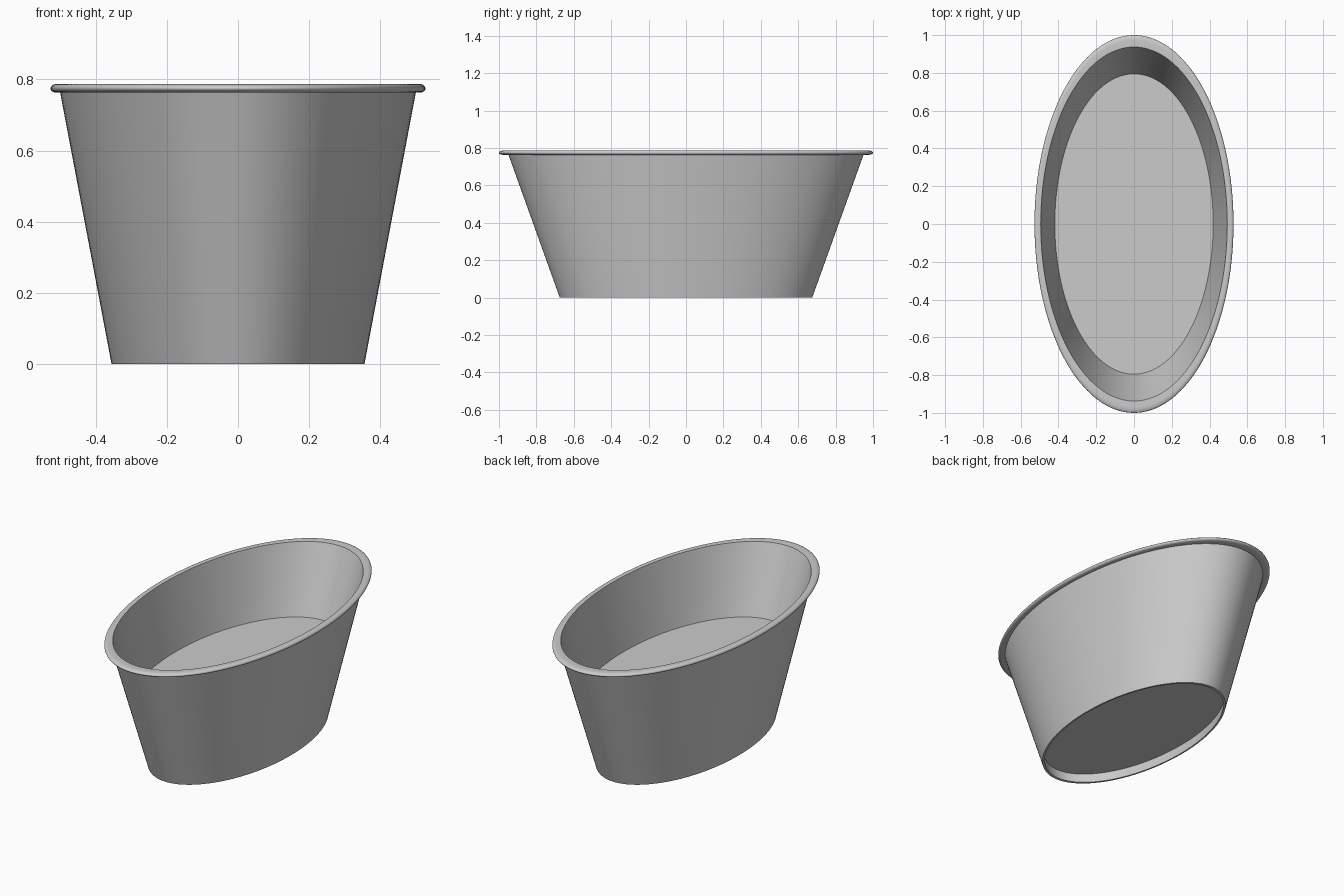
import bpy, bmesh
from math import sin, cos, pi, radians

cube = bpy.data.objects.get("Cube")
if cube:
    bpy.data.objects.remove(cube)

SEGMENTS = 128
OVAL = 0.527  # width of the oval relative to its length

grey = bpy.data.materials.new("plain_grey")
grey.use_nodes = True
colour = (0.6, 0.6, 0.6, 1)
grey.diffuse_color = colour
grey.node_tree.nodes["Principled BSDF"].inputs["Base Color"].default_value = colour


def oval_lathe(name, profile):
    """Sweep (radius, height) points round an oval; radius 0 makes a centre point."""
    bm = bmesh.new()
    rings = []
    for r, z in profile:
        if r == 0:
            rings.append([bm.verts.new((0, 0, z))] * SEGMENTS)
        else:
            angles = [2 * pi * i / SEGMENTS for i in range(SEGMENTS)]
            rings.append([bm.verts.new((OVAL * r * cos(a), r * sin(a), z)) for a in angles])
    for low, high in zip(rings, rings[1:]):
        for i in range(SEGMENTS):
            j = (i + 1) % SEGMENTS
            corners = list(dict.fromkeys((low[i], low[j], high[j], high[i])))
            bm.faces.new(corners)
    bmesh.ops.recalc_face_normals(bm, faces=bm.faces)
    mesh = bpy.data.meshes.new(name)
    bm.to_mesh(mesh)
    bm.free()
    mesh.materials.append(grey)
    obj = bpy.data.objects.new(name, mesh)
    bpy.context.collection.objects.link(obj)
    bpy.ops.object.select_all(action="DESELECT")
    obj.select_set(True)
    bpy.context.view_layer.objects.active = obj
    bpy.ops.object.shade_smooth_by_angle(angle=radians(40))


# Recessed underside, foot ring and flared outer wall
underside = [(0, 0.055), (0.664, 0.055), (0.658, 0), (0.675, 0), (0.949, 0.763)]

# Rounded rim, from its underside round the tip to its top
STEPS = 16
rim = []
for k in range(STEPS + 1):
    a = -pi / 2 + pi * k / STEPS
    rim.append((0.97 + 0.03 * cos(a), 0.775 + 0.012 * sin(a)))

# Sharp inner lip, then the inner wall down to the raised floor
inside = [(0.937, 0.786), (0.795, 0.396), (0, 0.396)]

oval_lathe("oval_tub", underside + rim + inside)
